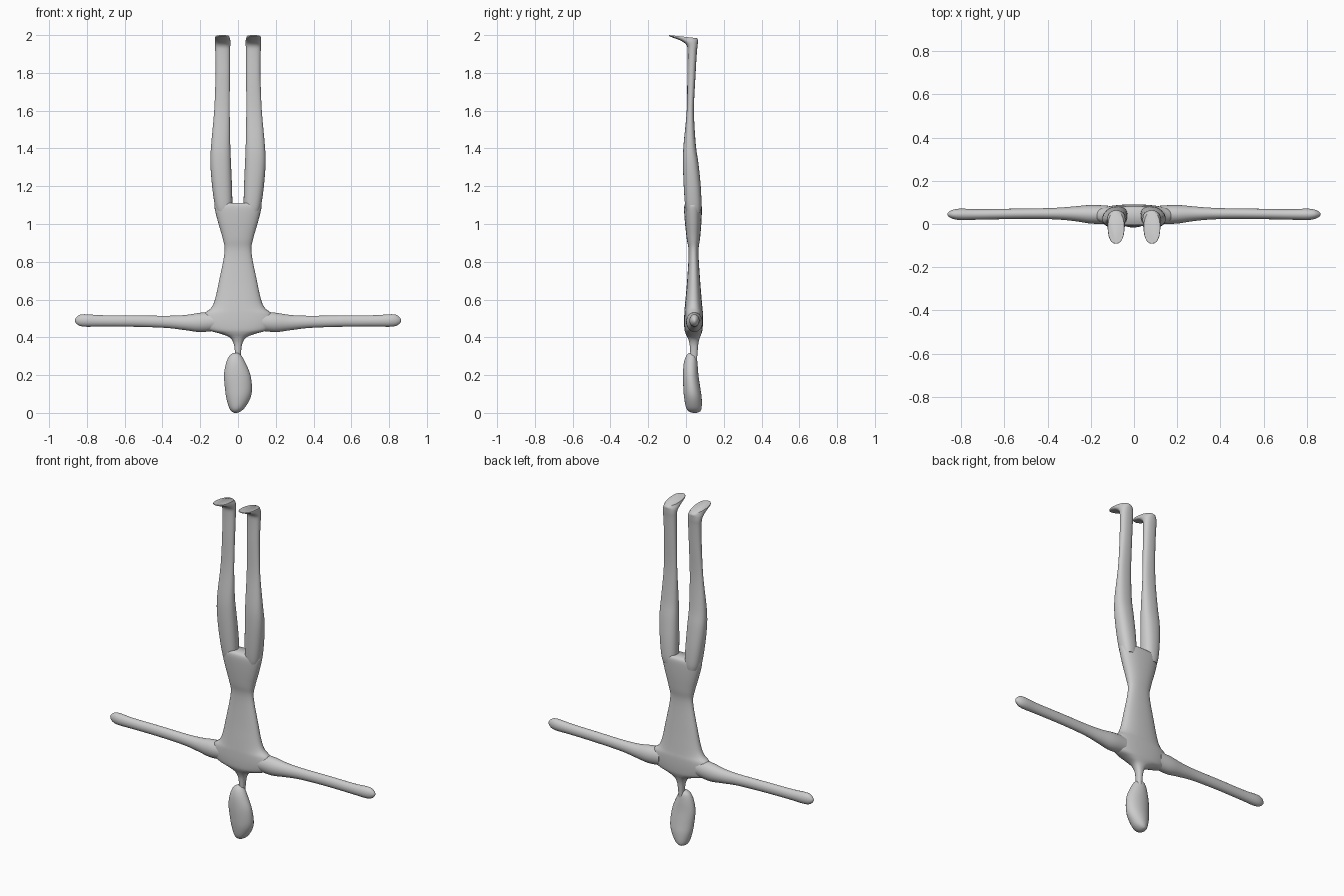
import bpy, bmesh, math
from mathutils import Vector

grey = bpy.data.materials.new("light grey")
grey.diffuse_color = (0.6, 0.6, 0.6, 1)


def spline(p0, p1, p2, p3, t):
    """Smooth blend between two neighbouring stations."""
    return 0.5 * (2 * p1 + (p2 - p0) * t + (2 * p0 - 5 * p1 + 4 * p2 - p3) * t * t
                  + (3 * p1 - p0 - 3 * p2 + p3) * t ** 3)


def loft(name, stations, power=1.0, steps=4, sides=28, mirror=False):
    """Skin closed oval rings; each station is (centre, half axis u, half axis v)."""
    st = [tuple(Vector(p) for p in s) for s in stations]
    n = len(st)
    rings = []
    for i in range(n - 1):
        near = [st[max(i - 1, 0)], st[i], st[i + 1], st[min(i + 2, n - 1)]]
        for k in range(steps):
            rings.append([spline(*(s[j] for s in near), k / steps) for j in range(3)])
    rings.append(st[-1])

    def curve(a):
        return math.copysign(abs(a) ** power, a)

    bm = bmesh.new()
    loops = []
    for c, u, v in rings:
        angles = [2 * math.pi * k / sides for k in range(sides)]
        loops.append([bm.verts.new(c + u * curve(math.cos(a)) + v * curve(math.sin(a)))
                      for a in angles])
    for a, b in zip(loops, loops[1:]):
        for k in range(sides):
            m = (k + 1) % sides
            bm.faces.new((a[k], a[m], b[m], b[k]))
    bm.faces.new(loops[0][::-1])
    bm.faces.new(loops[-1])
    bmesh.ops.recalc_face_normals(bm, faces=bm.faces)
    mesh = bpy.data.meshes.new(name)
    bm.to_mesh(mesh)
    bm.free()
    mesh.materials.append(grey)
    ob = bpy.data.objects.new(name, mesh)
    bpy.context.collection.objects.link(ob)
    if mirror:
        ob.modifiers.new("mirror", 'MIRROR')
    bpy.ops.object.select_all(action='DESELECT')
    ob.select_set(True)
    bpy.context.view_layer.objects.active = ob
    bpy.ops.object.shade_smooth_by_angle(angle=math.radians(50))
    return ob


def level(z, x0, x1, y0, y1):
    """Horizontal ring given by its extents."""
    return (((x0 + x1) / 2, (y0 + y1) / 2, z), ((x1 - x0) / 2, 0, 0), (0, (y1 - y0) / 2, 0))


def upright(x, y0, y1, z0, z1):
    """Ring across the arm given by its extents."""
    return ((x, (y0 + y1) / 2, (z0 + z1) / 2), (0, (y1 - y0) / 2, 0), (0, 0, (z1 - z0) / 2))


def tilted(x0, x1, front, back):
    """Ring across the ankle or foot, from a front (y, z) to a back (y, z)."""
    f, b = Vector((0, *front)), Vector((0, *back))
    return ((f + b) / 2 + Vector(((x0 + x1) / 2, 0, 0)), ((x1 - x0) / 2, 0, 0), (b - f) / 2)


# Head: lopsided flattened egg, hanging below the neck
loft("head", [
    level(0.0, -0.018, -0.004, 0.038, 0.055),
    level(0.008, -0.034, 0.014, 0.015, 0.075),
    level(0.03, -0.048, 0.038, 0.0, 0.083),
    level(0.08, -0.062, 0.066, -0.01, 0.083),
    level(0.13, -0.069, 0.074, -0.014, 0.076),
    level(0.20, -0.074, 0.066, -0.016, 0.066),
    level(0.26, -0.064, 0.042, -0.012, 0.061),
    level(0.30, -0.047, 0.02, 0.0, 0.055),
    level(0.318, -0.025, 0.0, 0.017, 0.042)])

# Torso with neck, shoulders, waist and hips
torso = [(0.28, 0.014, 0.024, 0.058), (0.33, 0.017, 0.022, 0.062), (0.37, 0.024, 0.018, 0.066),
         (0.40, 0.045, 0.008, 0.074), (0.42, 0.095, -0.002, 0.082), (0.44, 0.16, -0.008, 0.087),
         (0.48, 0.185, -0.01, 0.09), (0.525, 0.178, -0.009, 0.09), (0.555, 0.143, -0.007, 0.087),
         (0.60, 0.122, -0.003, 0.083), (0.70, 0.1, 0.006, 0.075), (0.85, 0.071, 0.014, 0.066),
         (0.92, 0.08, 0.004, 0.074), (1.0, 0.103, -0.005, 0.081), (1.07, 0.121, -0.01, 0.084),
         (1.10, 0.124, -0.008, 0.082), (1.112, 0.112, 0.0, 0.074)]
loft("torso", [level(z, -r, r, y0, y1) for z, r, y0, y1 in torso], power=0.85)

# Arms: held straight out, with rounded ends
loft("arms", [
    upright(0.12, 0.0, 0.085, 0.435, 0.535),
    upright(0.20, 0.002, 0.088, 0.428, 0.53),
    upright(0.28, 0.014, 0.081, 0.438, 0.518),
    upright(0.38, 0.022, 0.074, 0.45, 0.514),
    upright(0.55, 0.023, 0.071, 0.456, 0.516),
    upright(0.72, 0.02, 0.069, 0.457, 0.517),
    upright(0.80, 0.018, 0.071, 0.456, 0.522),
    upright(0.835, 0.023, 0.067, 0.46, 0.52),
    upright(0.855, 0.032, 0.058, 0.472, 0.507),
    upright(0.863, 0.04, 0.05, 0.483, 0.496)], mirror=True)

# Legs, running on into feet with flat soles
loft("legs", [
    level(1.06, 0.034, 0.112, 0.002, 0.078),
    level(1.10, 0.03, 0.123, -0.005, 0.082),
    level(1.20, 0.032, 0.137, -0.012, 0.078),
    level(1.32, 0.037, 0.146, -0.016, 0.066),
    level(1.42, 0.041, 0.142, -0.013, 0.052),
    level(1.60, 0.044, 0.126, 0.004, 0.042),
    level(1.78, 0.043, 0.119, 0.007, 0.05),
    level(1.90, 0.042, 0.12, 0.009, 0.057),
    tilted(0.041, 0.122, (0.004, 1.945), (0.061, 1.94)),
    tilted(0.04, 0.123, (-0.025, 1.969), (0.063, 1.962)),
    tilted(0.042, 0.122, (-0.06, 1.983), (0.064, 1.972)),
    tilted(0.044, 0.122, (-0.088, 1.994), (0.062, 1.978)),
    tilted(0.046, 0.12, (-0.09, 2.0), (0.057, 1.984))], power=0.85, mirror=True)
